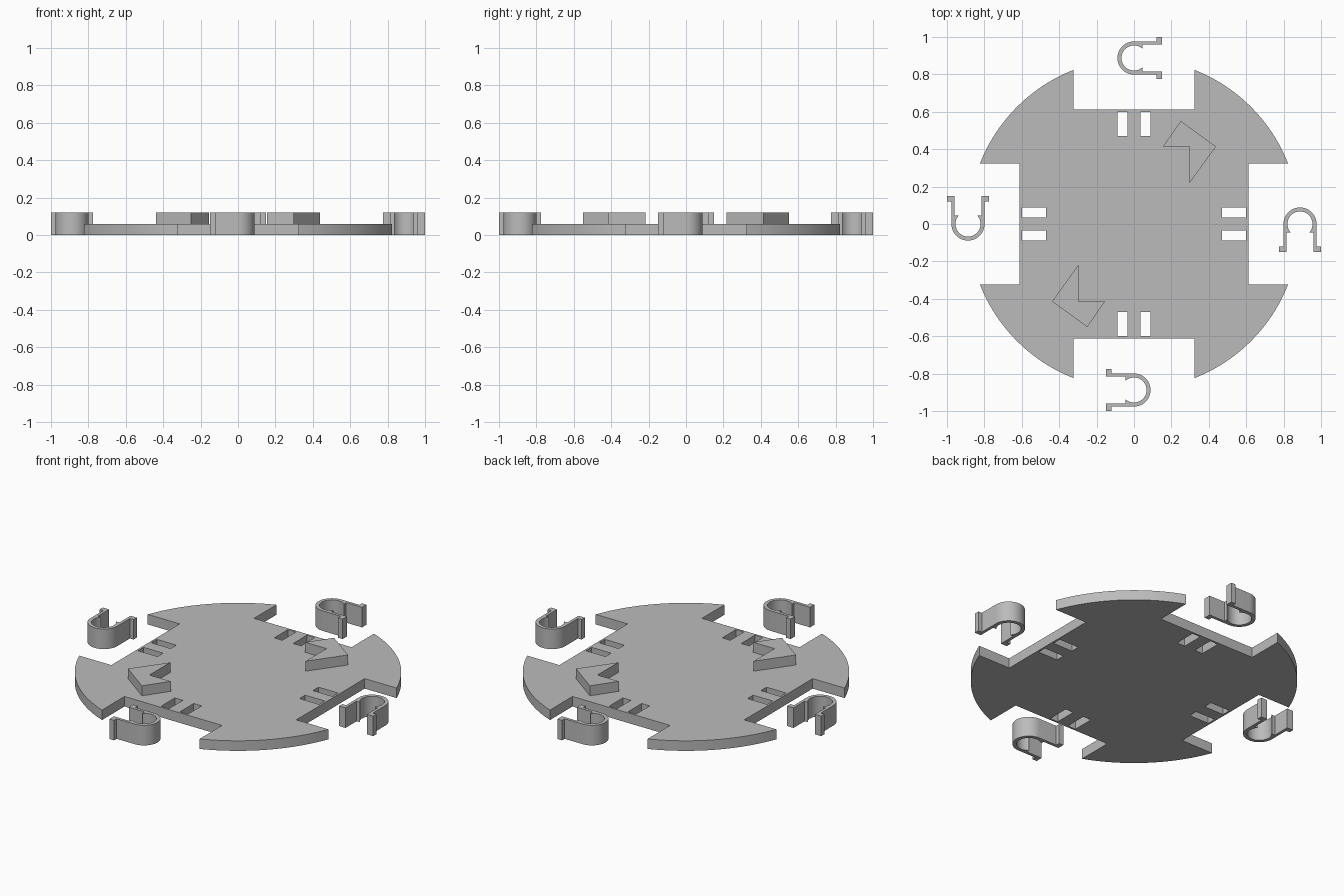
import bpy, bmesh
from math import sin, cos, pi, asin, sqrt, radians
from mathutils import Matrix, Vector

if "Cube" in bpy.data.objects:
    bpy.data.objects.remove(bpy.data.objects["Cube"], do_unlink=True)

grey = bpy.data.materials.new("plain grey")
grey.use_nodes = True
grey.diffuse_color = (0.5, 0.5, 0.5, 1)
grey.node_tree.nodes["Principled BSDF"].inputs["Base Color"].default_value = (0.5, 0.5, 0.5, 1)

PLATE_H, FULL_H = 0.06, 0.12


def arc(r, a0, a1, n):
    steps = [a0 + (a1 - a0) * i / n for i in range(n + 1)]
    return [(r * cos(a), r * sin(a)) for a in steps]


def turn(points, quarter):
    m = Matrix.Rotation(quarter * pi / 2, 2)
    return [tuple(m @ Vector(p)) for p in points]


def prism(name, outlines, z0, z1):
    """Extrude one or more closed outlines from z0 to z1 as a single object."""
    bm = bmesh.new()
    for outline in outlines:
        face = bm.faces.new([bm.verts.new((x, y, z0)) for x, y in outline])
        top = bmesh.ops.extrude_face_region(bm, geom=[face], use_keep_orig=True)
        verts = [g for g in top["geom"] if isinstance(g, bmesh.types.BMVert)]
        bmesh.ops.translate(bm, verts=verts, vec=(0, 0, z1 - z0))
    bmesh.ops.recalc_face_normals(bm, faces=bm.faces)
    mesh = bpy.data.meshes.new(name)
    bm.to_mesh(mesh)
    bm.free()
    mesh.materials.append(grey)
    obj = bpy.data.objects.new(name, mesh)
    bpy.context.collection.objects.link(obj)
    return obj


def activate(obj):
    bpy.ops.object.select_all(action='DESELECT')
    obj.select_set(True)
    bpy.context.view_layer.objects.active = obj


def smooth(obj):
    activate(obj)
    bpy.ops.object.shade_smooth_by_angle(angle=radians(30))


# Round base plate with four square notches
R, NOTCH, DEPTH = 0.885, 0.323, 0.612
tip = asin(NOTCH / R)
quarter = arc(R, tip, pi / 2 - tip, 24) + [(NOTCH, DEPTH), (-NOTCH, DEPTH)]
plate = prism("base_plate", [sum((turn(quarter, q) for q in range(4)), [])], 0, PLATE_H)

# Pairs of slots cut through the plate behind each notch
slots = []
for q in range(4):
    for y0, y1 in ((0.036, 0.089), (-0.089, -0.036)):
        slots.append(turn([(0.47, y0), (0.6, y0), (0.6, y1), (0.47, y1)], q))
cutter = prism("slot_cutter", slots, -0.1, 0.2)
cut = plate.modifiers.new("slots", 'BOOLEAN')
cut.operation, cut.solver, cut.object = 'DIFFERENCE', 'EXACT', cutter
activate(plate)
bpy.ops.object.modifier_apply(modifier=cut.name)
bpy.data.objects.remove(cutter, do_unlink=True)
smooth(plate)

# Two raised direction arrows
arrow = [(0.155, 0.414), (0.296, 0.414), (0.296, 0.217), (0.438, 0.414), (0.25, 0.551)]
for name, q in (("back_arrow", 0), ("front_arrow", 2)):
    prism(name, [turn(arrow, q)], PLATE_H, FULL_H)

# Spring clips: U shaped band, inner barbs and outward feet
OUT, INN, WALL, BARB = 0.0885, 0.067, 0.071, -0.045
FOOT, FOOT_TOP, END = 0.1125, -0.12, -0.15
grip = asin(BARB / INN)
right_leg = [(WALL, BARB), (WALL, END), (FOOT, END), (FOOT, FOOT_TOP), (OUT, FOOT_TOP)]
left_leg = [(-x, y) for x, y in reversed(right_leg)]
profile = right_leg + arc(OUT, 0, pi, 24) + left_leg + arc(INN, pi - grip, grip, 32)
profile = [(x + 1 - FOOT, y) for x, y in profile]
for q, side in enumerate(("left", "back", "right", "front")):
    smooth(prism(side + "_clip", [turn(profile, q)], 0, FULL_H))
